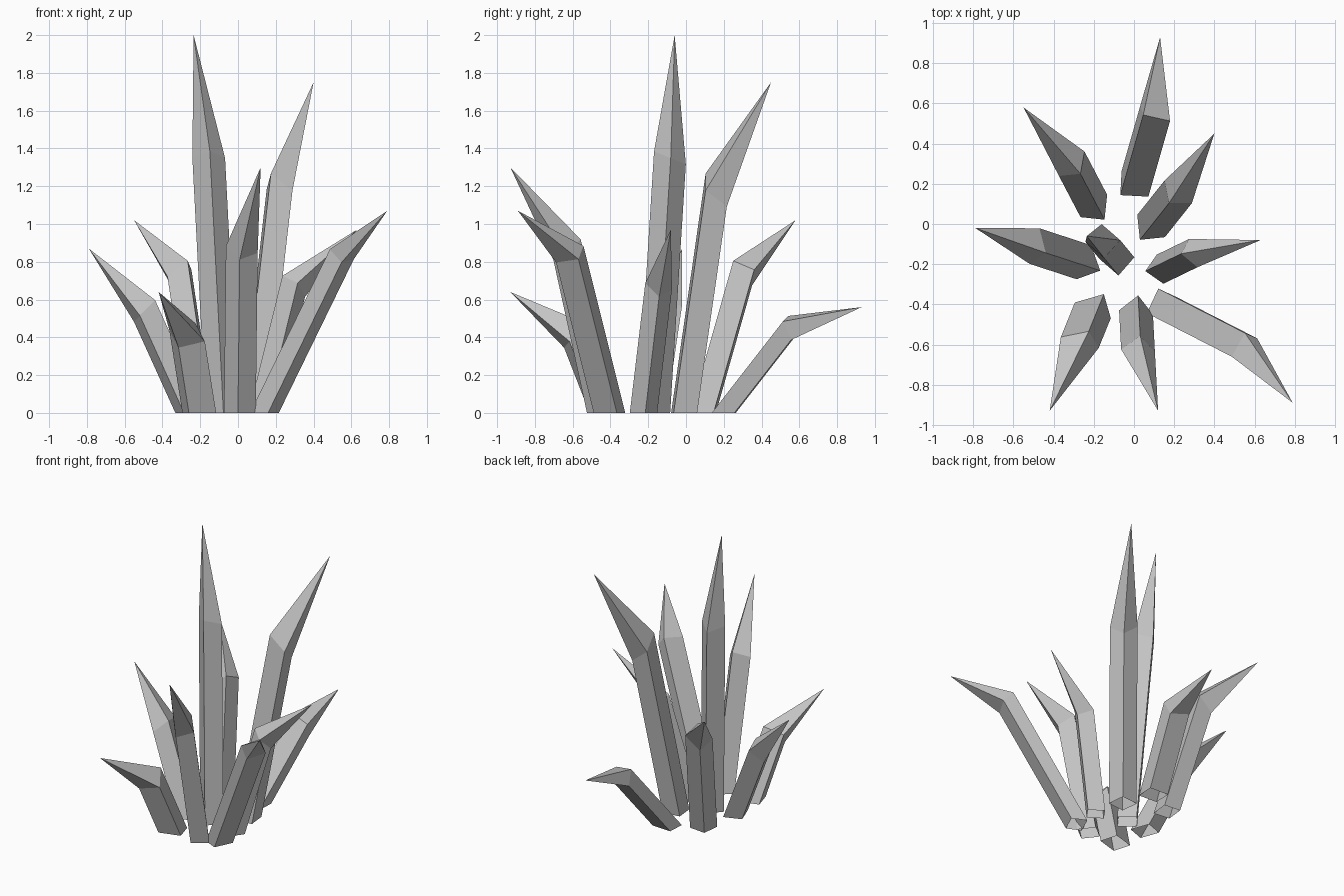
import bpy
import bmesh
from math import radians
from mathutils import Matrix, Vector

default_cube = bpy.data.objects.get("Cube")
if default_cube:
    bpy.data.objects.remove(default_cube, do_unlink=True)

# One plain stone colour for the whole cluster
stone = bpy.data.materials.new("stone_grey")
stone.use_nodes = True
stone_colour = (0.55, 0.55, 0.55, 1)
stone.diffuse_color = stone_colour
for node in stone.node_tree.nodes:
    if node.type == "BSDF_PRINCIPLED":
        node.inputs["Base Color"].default_value = stone_colour


def shard(name, base, shoulder, tip, width, depth, angle, slope):
    """Four-sided leaning prism, open below, cut on a slant and drawn to a point.

    base: centre of the footprint on the ground
    shoulder: centre of the slanted cut where the shaft ends
    slope: rise of the cut for each unit of footprint in x and y
    """
    bm = bmesh.new()
    foot = Vector((*base, 0))
    top = Vector(shoulder)
    axis = top - foot
    turn = Matrix.Rotation(radians(angle), 3, "Z")
    lower, upper = [], []
    for side_x, side_y in ((-1, -1), (1, -1), (1, 1), (-1, 1)):
        offset = turn @ Vector((side_x * width / 2, side_y * depth / 2, 0))
        height = top.z + slope[0] * offset.x + slope[1] * offset.y
        corner = foot + offset
        lower.append(bm.verts.new(corner))
        upper.append(bm.verts.new(corner + axis * (height / top.z)))
    point = bm.verts.new(tip)

    # Shaft sides and tip facets
    for i in range(len(lower)):
        j = (i + 1) % len(lower)
        bm.faces.new((lower[i], lower[j], upper[j], upper[i]))
        bm.faces.new((upper[i], upper[j], point))

    mesh = bpy.data.meshes.new(name)
    bm.to_mesh(mesh)
    bm.free()
    mesh.materials.append(stone)
    obj = bpy.data.objects.new(name, mesh)
    bpy.context.collection.objects.link(obj)
    return obj


# Tall shards in the middle and behind
shard("central_shard", base=(-.085, -.17), shoulder=(-.155, -.085, 1.35),
      tip=(-.235, -.06, 2), width=.125, depth=.12, angle=-41, slope=(0, -.4))
shard("back_left_tall_shard", base=(.085, -.01), shoulder=(.22, .16, 1.18),
      tip=(.4, .45, 1.75), width=.125, depth=.125, angle=6, slope=(-.65, -.75))
shard("back_right_shard", base=(-.2, .09), shoulder=(-.31, .3, .74),
      tip=(-.55, .58, 1.02), width=.12, depth=.125, angle=-6, slope=(.65, -.45))
shard("back_low_shard", base=(.005, .2), shoulder=(.105, .55, .45),
      tip=(.13, .93, .56), width=.14, depth=.12, angle=-3, slope=(-.25, -.8))

# Shards leaning out to the sides
shard("left_shard", base=(.13, -.225), shoulder=(.295, -.145, .67),
      tip=(.63, -.08, .97), width=.11, depth=.1, angle=-35, slope=(-.7, -.4))
shard("right_shard", base=(-.25, -.19), shoulder=(-.495, -.11, .54),
      tip=(-.79, -.02, .87), width=.125, depth=.135, angle=20, slope=(.7, 0))

# Shards leaning out to the front
shard("front_left_shard", base=(.14, -.405), shoulder=(.55, -.615, .84),
      tip=(.79, -.89, 1.07), width=.105, depth=.135, angle=-25, slope=(-.55, .4))
shard("front_shard", base=(.01, -.44), shoulder=(.02, -.63, .865),
      tip=(.12, -.93, 1.3), width=.12, depth=.12, angle=-52, slope=(-.14, .65))
shard("front_right_shard", base=(-.205, -.43), shoulder=(-.27, -.59, .41),
      tip=(-.42, -.93, .64), width=.15, depth=.125, angle=16, slope=(0, .8))
